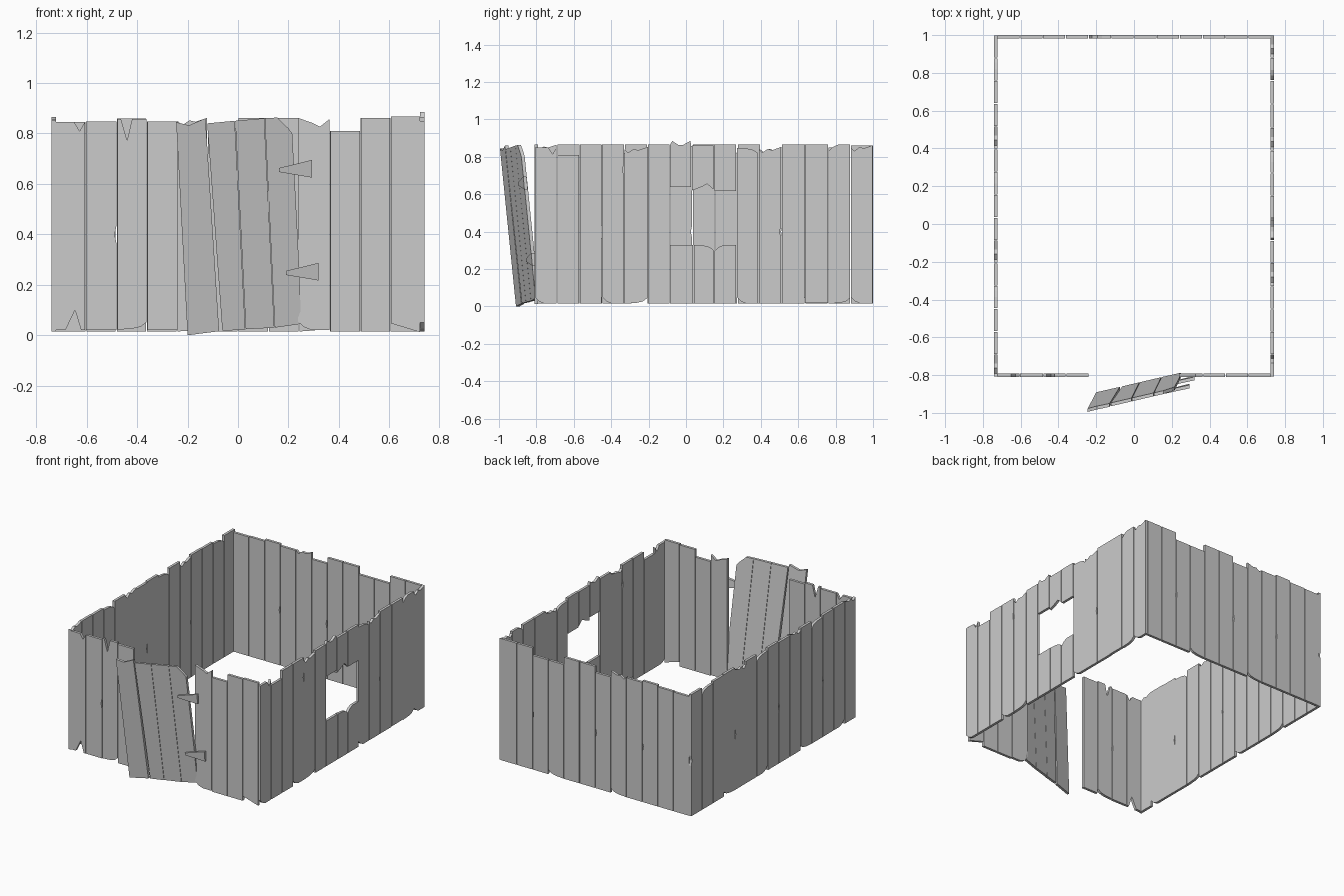
import bpy, bmesh

if "Cube" in bpy.data.objects:
    bpy.data.objects.remove(bpy.data.objects["Cube"])

T = 0.018    # board thickness
GAP = 0.002  # half gap between boards


def board(name, outline, place):
    """Extrude a 2D outline (u, z) by T; place(u, d, z) maps it into the scene."""
    bm = bmesh.new()
    front = [bm.verts.new(place(u, 0, z)) for u, z in outline]
    back = [bm.verts.new(place(u, T, z)) for u, z in outline]
    bm.faces.new(front)
    bm.faces.new(back[::-1])
    n = len(outline)
    for i in range(n):
        j = (i + 1) % n
        bm.faces.new((front[j], front[i], back[i], back[j]))
    bmesh.ops.recalc_face_normals(bm, faces=bm.faces[:])
    mesh = bpy.data.meshes.new(name)
    bm.to_mesh(mesh)
    bm.free()
    obj = bpy.data.objects.new(name, mesh)
    bpy.context.collection.objects.link(obj)


# Board end damage: (fraction across, depth lost)
ENDS = {
    'flat': [(0, 0), (1, 0)],
    'vee_r': [(0, 0), (.62, 0), (.82, .035), (1, 0)],
    'vee_l': [(0, 0), (.12, 0), (.33, .085), (.5, 0), (1, 0)],
    'deep': [(0, 0), (.33, 0), (.66, .08), (.87, 0), (1, 0)],
    'chip_l': [(0, .035), (.2, .012), (.45, 0), (1, 0)],
    'chip_r': [(0, 0), (.5, .004), (.8, .012), (1, .03)],
    'slope': [(0, .035), (1, 0)],
    'rough': [(0, .012), (.15, .03), (.4, .01), (.6, .016), (1, 0)],
    'split': [(0, 0), (.45, .02), (.7, .035), (1, .005)],
    'spike': [(0, .02), (.1, 0), (.4, .022), (.6, .022), (.95, 0), (1, .02)],
}


def plank(name, place, u0, u1, zb, zt, top='flat', bottom='flat', notch=None):
    a, b = u0 + GAP, u1 - GAP
    pts = [(a + f * (b - a), zb + d) for f, d in ENDS[bottom]]
    if notch:
        pts += [(b, notch - .035), (b - .007, notch), (b, notch + .035)]
    pts += [(a + f * (b - a), zt - d) for f, d in reversed(ENDS[top])]
    board(name, pts, place)


def front(u, d, z): return (u, -.81 + d, z)
def rear(u, d, z): return (u, 1 - d, z)
def right(u, d, z): return (.74 - d, u, z)
def left(u, d, z): return (-.74 + d, u, z)


# Front wall, both sides of the doorway
front_planks = [
    (-.724, -.605, .02, .845, 'vee_r', 'deep'),
    (-.605, -.48, .02, .847, 'flat', 'flat', .4),
    (-.48, -.36, .022, .857, 'vee_l', 'chip_r'),
    (-.36, -.238, .02, .847),
    (.235, .365, .02, .862, 'split', 'chip_l'),
    (.365, .485, .015, .81),
    (.485, .605, .015, .862),
    (.605, .724, .012, .867, 'flat', 'slope'),
]
for i, p in enumerate(front_planks):
    plank(f"front_plank_{i + 1}", front, *p)

# Back wall
back_planks = [
    (.845, 'flat', 'flat'), (.848, 'flat', 'flat'), (.86, 'flat', 'flat'),
    (.847, 'flat', 'flat'), (.862, 'rough', 'chip_r'), (.82, 'flat', 'flat'),
    (.862, 'flat', 'flat'), (.862, 'flat', 'flat'), (.81, 'flat', 'chip_r'),
    (.81, 'flat', 'flat'), (.862, 'flat', 'flat'), (.862, 'flat', 'flat'),
]
w = 1.448 / 12
for i, (zt, top, bottom) in enumerate(back_planks):
    u = -.724 + i * w
    plank(f"back_plank_{i + 1}", rear, u, u + w, .015, zt, top, bottom,
          .4 if i in (2, 5, 9) else None)

# Right wall, solid planks
right_planks = [
    (-.81, -.69, .015, .85, 'vee_r', 'chip_l'),
    (-.69, -.57, .015, .81),
    (-.57, -.45, .015, .865),
    (-.45, -.33, .015, .865, 'flat', 'chip_l', .73),
    (-.33, -.205, .015, .852, 'rough', 'chip_r'),
    (-.205, -.087, .015, .865),
    (.27, .388, .015, .848, 'chip_r', 'chip_l'),
    (.388, .51, .015, .852, 'rough', 'flat', .4),
    (.51, .635, .015, .865, 'flat', 'flat'),
    (.635, .76, .018, .865, 'flat', 'flat'),
    (.76, .88, .015, .865, 'chip_l', 'chip_r'),
    (.88, 1, .015, .862, 'rough', 'chip_l'),
]
for i, p in enumerate(right_planks):
    plank(f"right_plank_{i + 1}", right, *p)

# Right wall, short planks under and over the window
window_planks = [
    (-.087, .04, .015, .33, 'flat', 'flat'), (.04, .15, .015, .33, 'chip_r', 'flat'),
    (.15, .27, .015, .33, 'chip_l', 'flat'),
    (-.087, .03, .64, .885, 'spike', 'flat'), (.03, .15, .62, .862, 'flat', 'split'),
    (.15, .27, .617, .865, 'flat', 'flat'),
]
for i, p in enumerate(window_planks):
    plank(f"window_plank_{i + 1}", right, *p)

# Left wall
tops = [.865, .865, .862, .85, .865, .865, .858, .865, .848, .865, .852, .865, .862, .85, .862]
styles = ['rough', 'flat', 'flat', 'chip_r', 'flat']
feet = ['flat', 'chip_l', 'flat', 'flat', 'chip_r', 'flat', 'flat']
w = 1.81 / 15
for i, zt in enumerate(tops):
    u = -.81 + i * w
    plank(f"left_plank_{i + 1}", left, u, u + w, .015, zt, styles[i % 5], feet[i % 7],
          .4 if i % 4 == 2 else None)


# Leaning, half open door
def door(u, d, z): return (u, -.861 + .24 * u - .0885 * z + d, z)
def strap(u, d, z): return door(u, d - T, z)


door_planks = [
    [(-.2, .0), (-.075, .016), (-.129, .86), (-.195, .832), (-.245, .845)],
    [(-.062, .018), (.029, .022), (-.013, .85), (-.122, .84)],
    [(.031, .024), (.144, .03), (.104, .86), (-.011, .85)],
    [(.146, .03), (.25, .045), (.243, .25), (.235, .42), (.215, .8), (.2, .82),
     (.155, .863), (.106, .86)],
]
for i, p in enumerate(door_planks):
    board(f"door_plank_{i + 1}", p, door)

# Tapered hinge straps
for i, (x, z) in enumerate([(.163, .655), (.19, .247)]):
    board(f"hinge_strap_{i + 1}",
          [(x, z - .008), (x + .13, z - .03), (x + .13, z + .04), (x, z + .008)], strap)
